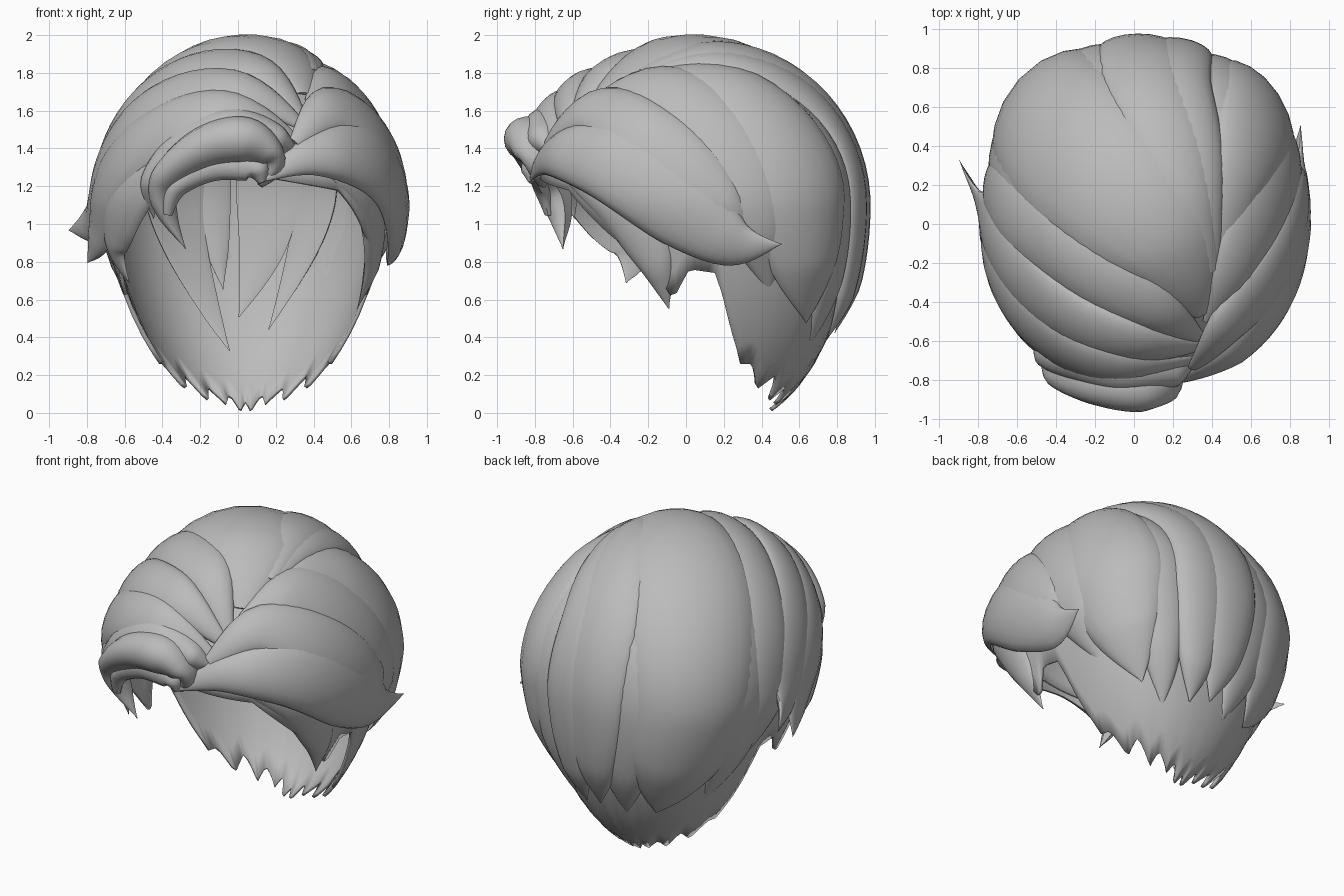
import bpy, bmesh, math
from mathutils import Vector

mat = bpy.data.materials.new("grey_hair")
mat.diffuse_color = (0.5, 0.5, 0.5, 1)
C = Vector((0.04, 0.04, 1.1))


def surf(u, k):
    """Point on the head form for unit vector u, scaled by k."""
    t = max(0.0, -u.z)
    z = u.z * 0.88 * k if u.z > 0 else u.z * 1.2
    h = u.x * u.x + u.y * u.y + 1e-9
    full = 1 + (0.07 if u.y > 0 else 0.03) * (2 * u.x * u.y / h) ** 2 * h   # fuller corners
    return C + Vector((u.x * 0.82 * k * full * (1 - 0.16 * t), u.y * 0.91 * k * full + 0.08 * t * t, z))


def snap(p, k):
    d = Vector(p) - C
    return surf(Vector((d.x / 0.82, d.y / 0.91, d.z / (0.88 if d.z > 0 else 1.2))).normalized(), k)


def finish(name, bm, angle=50):
    bmesh.ops.recalc_face_normals(bm, faces=bm.faces)
    me = bpy.data.meshes.new(name)
    bm.to_mesh(me)
    bm.free()
    me.materials.append(mat)
    ob = bpy.data.objects.new(name, me)
    bpy.context.collection.objects.link(ob)
    bpy.ops.object.select_all(action='DESELECT')
    ob.select_set(True)
    bpy.context.view_layer.objects.active = ob
    bpy.ops.object.shade_smooth_by_angle(angle=math.radians(angle))
    return ob


def spline(pts, steps=7):
    """Catmull-Rom through tuples."""
    out, n = [], len(pts)
    for i in range(n - 1):
        a, b, c, d = pts[max(i - 1, 0)], pts[i], pts[i + 1], pts[min(i + 2, n - 1)]
        for s in range(steps + (i == n - 2)):
            t = s / steps
            out.append([0.5 * (2 * q + (r - p) * t + (2 * p - 5 * q + 4 * r - v) * t * t
                               + (3 * q - p - 3 * r + v) * t ** 3)
                        for p, q, r, v in zip(a, b, c, d)])
    return out


def lock(name, pts, k=1.0, t=0.07):
    """Tapered lock laid on the head: points are x, y, z, half width and optional lift."""
    path = spline([tuple(p) + ((0.0,) if len(p) == 4 else ()) for p in pts])
    wmax = max(p[3] for p in path)
    cen = [snap(p[:3], k + p[4]) for p in path]
    bm, rings = bmesh.new(), []
    us = [math.sin(math.pi / 2 * (i / 5 - 1)) for i in range(11)]
    for i, p in enumerate(path):
        tan = cen[min(i + 1, len(cen) - 1)] - cen[max(i - 1, 0)]
        side = tan.cross(cen[i] - C).normalized()
        w = max(p[3], 0.003)
        th = t * min(1, 1.6 * w / wmax)
        kk = k + p[4]
        row = [snap(cen[i] + side * w * u, kk - t + th * math.sqrt(max(0, 1 - u * u))) for u in us]
        row += [snap(cen[i] + side * w * u, kk - t - 0.25 * th) for u in (0.7, 0, -0.7)]
        rings.append([bm.verts.new(v) for v in row])
    m = len(rings[0])
    for a, b in zip(rings, rings[1:]):
        for j in range(m):
            bm.faces.new((a[j], a[(j + 1) % m], b[(j + 1) % m], b[j]))
    bm.faces.new(rings[0])
    bm.faces.new(rings[-1])
    return finish(name, bm)


# Under layer: thin shell with a ragged hem, open at the face
HEM = [(0, 0.05), (6, 0.0), (14, 0.09), (20, 0.04), (31, 0.13), (38, 0.06), (47, 0.2), (56, 0.12),
       (64, 0.26), (70, 0.26), (76, 0.44), (82, 0.74), (92, 0.76), (99, 0.6), (107, 0.78),
       (122, 0.95), (140, 1.18), (180, 1.27)]


def hem(a):
    for (a0, z0), (a1, z1) in zip(HEM, HEM[1:]):
        if a <= a1:
            return z0 + (z1 - z0) * (a - a0) / (a1 - a0)
    return HEM[-1][1]


bm = bmesh.new()
cols = []
for i in range(144):
    a = -180 + i * 2.5
    dz = hem(abs(a)) - C.z
    e1 = math.asin(dz / (0.83 if dz > 0 else 1.2))
    col = []
    for j in range(1, 19):
        e = math.pi / 2 + (e1 - math.pi / 2) * j / 18
        r = math.radians(a)
        col.append(bm.verts.new(surf(Vector((math.sin(r) * math.cos(e), math.cos(r) * math.cos(e),
                                             math.sin(e))), 0.925)))
    cols.append(col)
top = bm.verts.new(surf(Vector((0, 0, 1)), 0.925))
for a, b in zip(cols, cols[1:] + cols[:1]):
    bm.faces.new((top, a[0], b[0]))
    for j in range(17):
        bm.faces.new((a[j], a[j + 1], b[j + 1], b[j]))
shell = finish("under_layer", bm)
mod = shell.modifiers.new("thickness", 'SOLIDIFY')
mod.thickness = 0.02

# Crown and back locks, all starting at the parting
lock("crown_lock", [(.38, -.5, 1.75, .05), (.14, -.05, 2, .36, .01), (-.33, .4, 1.75, .5), (-.52, .65, 1.2, .47),
                    (-.44, .68, .75, .35), (-.36, .68, .33, 0)], 1.02, .08)
lock("crown_side_tip", [(-.4, .1, 1.8, .1), (-.7, .4, 1.3, .28), (-.7, .42, .85, .2), (-.58, .45, .46, 0)], .99)
lock("crown_back_tip", [(-.1, .6, 1.7, .1), (-.2, .85, 1.1, .25), (-.15, .8, .7, .17), (-.12, .75, .34, 0)], .99)
lock("back_middle_lock", [(.42, -.25, 1.85, .04), (.27, .25, 1.95, .18), (.07, .7, 1.65, .24),
                          (.02, .9, 1.15, .22), (.05, .85, .7, .16), (.08, .76, .4, 0)], 1.03)
lock("back_inner_lock", [(.43, -.25, 1.85, .04), (.35, .3, 1.87, .14), (.24, .75, 1.6, .18),
                         (.23, .9, 1.1, .19), (.24, .82, .65, .14), (.24, .72, .36, 0)], 1.02)
lock("back_right_lock", [(.44, -.2, 1.85, .04), (.52, .35, 1.75, .15), (.5, .7, 1.4, .22),
                         (.48, .76, 1.0, .2), (.46, .72, .6, .12), (.44, .66, .28, 0)], .99)

# Right side locks
lock("right_side_lock", [(.44, -.25, 1.82, .04), (.57, .28, 1.72, .23), (.67, .57, 1.3, .37),
                         (.67, .61, .95, .32), (.62, .6, .7, .2), (.56, .6, .42, 0)], 1.03, .08)
lock("right_top_lock", [(.38, -.5, 1.65, .04), (.57, -.12, 1.72, .22), (.77, .22, 1.4, .26),
                        (.82, .38, 1.0, .2), (.74, .44, .62, 0, -.03)], 1.02, .08)
lock("right_upper_lock", [(.29, -.7, 1.42, .04), (.5, -.46, 1.6, .17), (.76, -.18, 1.42, .24),
                          (.86, .12, 1.14, .2), (.82, .38, .88, 0)], 1.05, .08)
lock("right_fringe", [(.14, -.8, 1.24, .02), (.42, -.72, 1.38, .13), (.7, -.4, 1.35, .25, .01),
                      (.85, -.02, 1.1, .25, .01), (.85, .25, .88, .14, .04), (.85, .47, .82, 0, .15)], 1.05, .09)
lock("right_sideburn", [(.5, -.6, 1.3, .08), (.7, -.35, 1.1, .14), (.75, -.18, .88, .12), (.72, -.12, .63, 0)], .96)

# Left bands swept over from the parting
lock("left_band_1", [(.34, -.6, 1.6, .04), (.05, -.42, 1.85, .17, .02), (-.4, -.12, 1.75, .2), (-.7, .12, 1.4, .22),
                     (-.78, .2, 1.05, .16), (-.74, .3, .72, 0)], 1.0)
lock("left_band_2", [(.33, -.64, 1.55, .04), (-.05, -.58, 1.7, .16, .05), (-.5, -.35, 1.6, .2, .01),
                     (-.74, -.1, 1.3, .22), (-.8, .08, 1.02, .14, .04), (-.85, .3, .91, 0, .25)], 1.01)
lock("left_band_3", [(.31, -.7, 1.45, .04), (-.08, -.7, 1.57, .16, .08), (-.48, -.53, 1.45, .2, .03),
                     (-.72, -.28, 1.2, .23, .01), (-.78, -.1, .95, .16, .03), (-.8, .02, .74, 0, .16)], 1.01)
lock("left_band_4", [(.27, -.75, 1.35, .04), (-.1, -.78, 1.45, .1), (-.45, -.65, 1.32, .17),
                     (-.66, -.42, 1.08, .2), (-.7, -.3, .87, .12), (-.62, -.32, .72, 0)], 1.0)

# Curled front fringe, the slope behind it and its underside
lock("front_curl", [(.12, -.8, 1.21, .02, -.08), (.19, -.8, 1.33, .08, -.04), (.05, -.9, 1.47, .14, .05),
                    (-.2, -.87, 1.43, .13, .03), (-.4, -.75, 1.24, .09, -.03), (-.4, -.7, 1.05, .06, -.08),
                    (-.31, -.68, .88, 0, -.1)], 1.13, .17)
lock("curl_top", [(.3, -.72, 1.4, .03, -.03), (.17, -.76, 1.46, .11), (-.06, -.78, 1.51, .14, .04),
                  (-.3, -.74, 1.42, .13), (-.45, -.66, 1.22, .09, -.03), (-.48, -.62, 1.03, 0, -.06)], 1.07, .12)
lock("curl_underside", [(-.38, -.72, 1.05, .03), (-.34, -.8, 1.22, .07), (-.15, -.86, 1.34, .1),
                        (.08, -.86, 1.32, .09), (.13, -.82, 1.22, .02)], 1.03, .08)

# Loose strands inside the back
for i, (x0, x1, z, w) in enumerate([(-.12, -.08, .78, .1), (.16, 0, .66, .19), (.42, .19, .56, .14),
                                    (-.38, -.08, .42, .2)]):
    lock("inner_strand_%d" % (i + 1), [(x0, .6, 1.6, w * .7), (x0, .75, 1.25, w),
                                       (x0 * .8 + x1 * .2, .75, .95, w * .75), (x1, .68, z, 0)],
         .91 - .015 * (i % 2), .05)
